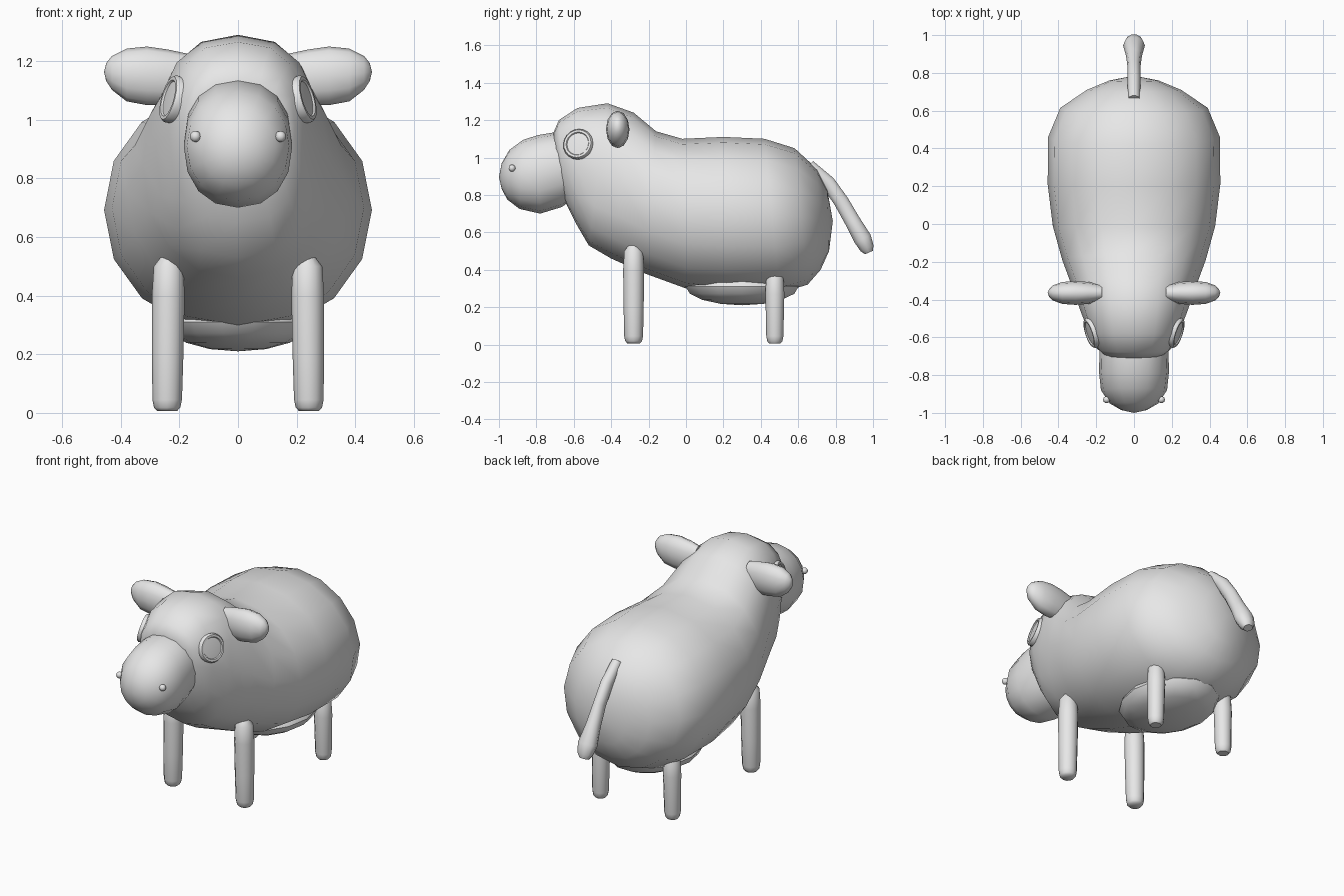
import bpy, bmesh, math
from mathutils import Vector as V

if "Cube" in bpy.data.objects:
    bpy.data.objects.remove(bpy.data.objects["Cube"])

mat = bpy.data.materials.new("plain grey")
mat.diffuse_color = (0.8, 0.8, 0.8, 1)
mat.use_nodes = True
mat.node_tree.nodes["Principled BSDF"].inputs["Base Color"].default_value = mat.diffuse_color


def loft(name, rings, start=None, end=None):
    """Skin a list of closed point rings; close the ends with poles or caps."""
    bm = bmesh.new()
    rows = [[bm.verts.new(p) for p in r] for r in rings]
    n = len(rows[0])
    for a, b in zip(rows, rows[1:]):
        for i in range(n):
            bm.faces.new((a[i], a[(i + 1) % n], b[(i + 1) % n], b[i]))
    for row, pole in ((rows[0], start), (rows[-1], end)):
        if pole is None:
            bm.faces.new(row)
        else:
            p = bm.verts.new(pole)
            for i in range(n):
                bm.faces.new((row[i], row[(i + 1) % n], p))
    bmesh.ops.recalc_face_normals(bm, faces=bm.faces)
    me = bpy.data.meshes.new(name)
    bm.to_mesh(me)
    bm.free()
    me.materials.append(mat)
    ob = bpy.data.objects.new(name, me)
    bpy.context.collection.objects.link(ob)
    for o in bpy.context.selected_objects:
        o.select_set(False)
    ob.select_set(True)
    bpy.context.view_layer.objects.active = ob
    bpy.ops.object.shade_smooth_by_angle(angle=math.radians(50))
    return ob


def ring(c, u, v, n, power=2.0):
    """Superellipse ring around c with half-axes u and v."""
    c, u, v = V(c), V(u), V(v)
    pts = []
    for i in range(n):
        a = 2 * math.pi * i / n
        co, si = math.cos(a), math.sin(a)
        pts.append(c + u * math.copysign(abs(co) ** (2 / power), co)
                   + v * math.copysign(abs(si) ** (2 / power), si))
    return pts


def slices(rows, n):
    """Rings from (top y, top z, bottom y, bottom z, half width, power)."""
    out = []
    for ty, tz, by, bz, w, p in rows:
        t, b = V((0, ty, tz)), V((0, by, bz))
        out.append(ring((t + b) / 2, (w, 0, 0), (t - b) / 2, n, p))
    return out


# Body flowing into neck and head
loft("body_and_head", slices([
    (0.755, 0.83, 0.765, 0.50, 0.13, 2),
    (0.70, 0.94, 0.72, 0.40, 0.25, 2),
    (0.58, 1.05, 0.65, 0.32, 0.39, 2),
    (0.42, 1.10, 0.50, 0.275, 0.455, 2.1),
    (0.20, 1.11, 0.22, 0.275, 0.457, 2.1),
    (-0.02, 1.10, 0.0, 0.30, 0.43, 2.1),
    (-0.16, 1.14, -0.22, 0.38, 0.38, 2.1),
    (-0.28, 1.24, -0.40, 0.46, 0.325, 2.2),
    (-0.42, 1.29, -0.52, 0.53, 0.28, 2.4),
    (-0.58, 1.265, -0.59, 0.65, 0.235, 2.5),
    (-0.68, 1.20, -0.645, 0.76, 0.195, 2.4),
    (-0.71, 1.13, -0.655, 0.82, 0.165, 2.3)], 16),
    start=(0, 0.785, 0.66))

# Muzzle
loft("muzzle", slices([
    (-0.60, 1.13, -0.60, 0.78, 0.17, 2.2),
    (-0.70, 1.135, -0.665, 0.735, 0.183, 2.2),
    (-0.79, 1.12, -0.78, 0.70, 0.185, 2.2),
    (-0.87, 1.095, -0.89, 0.725, 0.175, 2.1),
    (-0.945, 1.04, -0.955, 0.775, 0.128, 2),
    (-0.985, 0.97, -0.985, 0.83, 0.068, 2)], 16),
    end=(0, -1.0, 0.895))


# Udder under the belly
def ellipsoid(name, c, r, n, m):
    rows = []
    for k in range(1, m):
        t = math.pi * k / m
        s = math.sin(t)
        rows.append(ring((c[0], c[1], c[2] + r[2] * math.cos(t)),
                         (r[0] * s, 0, 0), (0, r[1] * s, 0), n))
    return loft(name, rows, (c[0], c[1], c[2] + r[2]), (c[0], c[1], c[2] - r[2]))


ellipsoid("udder", (0, 0.30, 0.31), (0.25, 0.31, 0.10), 14, 8)

# Tail with a thicker tuft
tail = [(0.66, 0.96, .032, .03), (0.76, 0.865, .034, .04), (0.83, 0.765, .034, .042),
        (0.89, 0.66, .042, .044), (0.945, 0.565, .058, .050), (0.968, 0.515, .045, .040),
        (0.978, 0.492, .028, .024)]
rows = []
for i, (y, z, w, h) in enumerate(tail):
    a, b = tail[max(i - 1, 0)], tail[min(i + 1, len(tail) - 1)]
    d = V((0, b[0] - a[0], b[1] - a[1])).normalized()
    rows.append(ring((0, y, z), (w, 0, 0), V((0, -d.z, d.y)) * h, 10))
loft("tail", rows)

for s, side in ((1, "right"), (-1, "left")):
    # Legs: slightly tapered posts with rounded feet
    for name, y, top, r in (("front", -0.28, 0.50, 0.056), ("rear", 0.475, 0.37, 0.051)):
        prof = [(0.006, 0.6), (0.018, 0.8), (0.045, 0.9), (0.20, 0.96), (top - 0.1, 1.0),
                (top, 0.9), (top + 0.03, 0.5)]
        loft(f"{name}_leg_{side}",
             [ring((s * (0.242 - 0.01 * z), y, z), (r * k, 0, 0), (0, r * k, 0), 12)
              for z, k in prof])

    # Ears
    loft(f"ear_{side}",
         [ring((s * x, -0.365, z), (0, hy, 0), (0, 0, hz), 12) for x, z, hz, hy in (
             (0.17, 1.14, .085, .045), (0.24, 1.145, .095, .058), (0.31, 1.15, .10, .063),
             (0.38, 1.153, .09, .058), (0.43, 1.16, .058, .040), (0.45, 1.163, .03, .02))],
         end=(s * 0.457, -0.365, 1.163))

    # Eyes: round rim with a shallow sunken disc
    n = V((s * 0.92, -0.30, 0.25)).normalized()
    u = n.cross(V((0, 0, 1))).normalized()
    v = n.cross(u)
    c = V((s * 0.222, -0.575, 1.07))
    loft(f"eye_{side}",
         [ring(c + n * h, u * r, v * r, 20) for h, r in (
             (-0.03, .080), (0.008, .083), (0.018, .076), (0.018, .064), (0.012, .060))],
         end=c + n * 0.017)

    # Nostrils
    ellipsoid(f"nostril_{side}", (s * 0.145, -0.93, 0.943), (.019, .019, .019), 10, 6)
